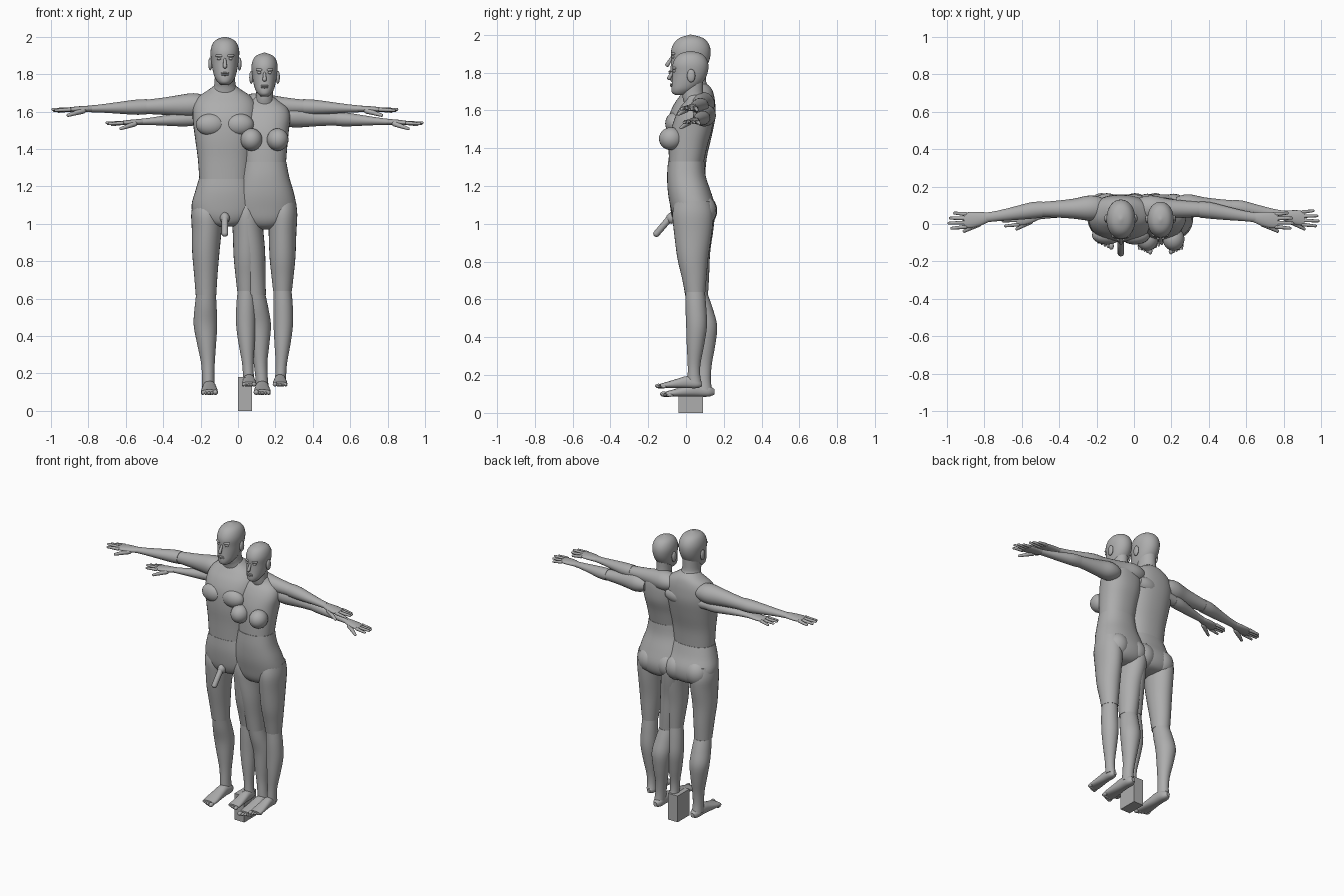
import bpy, bmesh, math
from mathutils import Vector

grey = bpy.data.materials.new("clay grey")
grey.diffuse_color = (0.42, 0.42, 0.42, 1)


def finish(name, bm, smooth=True):
    bmesh.ops.recalc_face_normals(bm, faces=bm.faces)
    me = bpy.data.meshes.new(name)
    bm.to_mesh(me)
    bm.free()
    me.materials.append(grey)
    if smooth:
        me.shade_smooth()
        me.set_sharp_from_angle(angle=math.radians(50))
    ob = bpy.data.objects.new(name, me)
    bpy.context.collection.objects.link(ob)
    return ob


def spline(rows, steps):
    """Catmull-Rom interpolation through rows of numbers."""
    out = []
    for i in range(len(rows) - 1):
        a, b, c, d = rows[max(i - 1, 0)], rows[i], rows[i + 1], rows[min(i + 2, len(rows) - 1)]
        for s in range(steps):
            t = s / steps
            out.append([0.5 * (2 * q + (r - p) * t + (2 * p - 5 * q + 4 * r - w) * t * t
                               + (3 * q - p - 3 * r + w) * t ** 3) for p, q, r, w in zip(a, b, c, d)])
    return out + [list(rows[-1])]


def loft(name, rows, axis, n=28, power=2.0, steps=4):
    """Rows are (position on axis, centre a, centre b, radius a, radius b)."""
    bm = bmesh.new()
    rings = []
    for p, a, b, ra, rb in spline(rows, steps):
        ring = []
        for k in range(n):
            c, s = math.cos(math.tau * k / n), math.sin(math.tau * k / n)
            u = a + max(ra, .002) * math.copysign(abs(c) ** (2 / power), c)
            v = b + max(rb, .002) * math.copysign(abs(s) ** (2 / power), s)
            ring.append(bm.verts.new({'x': (p, u, v), 'y': (u, p, v), 'z': (u, v, p)}[axis]))
        rings.append(ring)
    for r, q in zip(rings, rings[1:]):
        for k in range(n):
            bm.faces.new((r[k], r[(k + 1) % n], q[(k + 1) % n], q[k]))
    bm.faces.new(rings[0])
    bm.faces.new(rings[-1])
    return finish(name, bm)


def blob(name, centre, radii, seg=16):
    bm = bmesh.new()
    bmesh.ops.create_uvsphere(bm, u_segments=seg, v_segments=seg // 2 + 2, radius=1)
    for v in bm.verts:
        v.co = Vector([c + r * q for c, r, q in zip(centre, radii, v.co)])
    return finish(name, bm)


def digit(name, p, q, r0, r1):
    """Tapered round-ended rod from p to q."""
    p, q = Vector(p), Vector(q)
    bm = bmesh.new()
    bmesh.ops.create_uvsphere(bm, u_segments=12, v_segments=10, radius=1)
    length = (q - p).length
    rot = (q - p).to_track_quat('Z', 'Y')
    for v in bm.verts:
        top = v.co.z > 0.01
        r = r1 if top else r0
        z = v.co.z * r + (length - r1 if top else r0)
        v.co = p + rot @ Vector((v.co.x * r, v.co.y * r, z))
    return finish(name, bm)


def body(name, rows, cx, power=2.3):
    """Rows are (z, half width, front y, back y)."""
    return loft(name, [(z, cx, (f + b) / 2, w, (b - f) / 2) for z, w, f, b in rows], 'z', 36, power)


HEAD = [(1.742, .02, -.06, -.01), (1.755, .036, -.08, .02), (1.78, .053, -.085, .06),
        (1.82, .065, -.082, .10), (1.87, .073, -.078, .125), (1.92, .077, -.078, .13),
        (1.96, .067, -.06, .115), (1.985, .045, -.03, .085), (2.0, .004, .02, .03)]


def head(who, cx, top, k):
    def Z(z):
        return top - (2 - z) * k
    body(who + "_head", [(Z(z), w * k, f * k, b * k) for z, w, f, b in HEAD], cx, 2.1)
    digit(who + "_nose", (cx, -.072 * k, Z(1.885)), (cx, -.104 * k, Z(1.832)), .007, .012)
    for dz, r in ((1.806, .007), (1.797, .008)):
        blob(who + "_lip", (cx, -.084 * k, Z(dz)), (.022, .008, r * .7))
    for s in (-1, 1):
        blob(who + "_ear", (cx + s * .078 * k, .03 * k, Z(1.855)), (.011, .022, .035))
        blob(who + "_eye", (cx + s * .03 * k, -.066 * k, Z(1.882)), (.012, .012, .007))
        digit(who + "_brow", (cx + s * .012, -.074 * k, Z(1.898)), (cx + s * .05 * k, -.062 * k, Z(1.9)), .008, .007)


# Arm: (outward, y, radius y, radius z)
UPPER = [(.09, .085, .05, .04), (.13, .085, .064, .058), (.18, .085, .066, .064),
         (.25, .082, .054, .056), (.33, .08, .046, .046), (.42, .078, .04, .038)]
FORE = [(.42, .077, .043, .041), (.48, .072, .044, .04), (.57, .057, .036, .031),
        (.66, .043, .028, .022), (.72, .035, .026, .018)]
PALM = [(.71, .035, .026, .017), (.75, .028, .036, .017), (.80, .022, .043, .015), (.84, .018, .04, .011)]


def arm(who, cx, s, k, z0, z1, dy):
    def Z(x):
        return z0 + (z1 - z0) * min(max((x - .15) / .7, 0), 1)

    def P(x, y, dz=0):
        return (cx + s * x * k, y + dy, Z(x) + dz)
    for part, rows in (("upper_arm", UPPER), ("forearm", FORE), ("palm", PALM)):
        loft(who + "_" + part, [(cx + s * x * k, y + dy, Z(x), ry * k, rz * k) for x, y, ry, rz in rows], 'x', 24)
    for i, tip in enumerate((.912, .927, .92, .897)):
        y = -.014 + i * .022
        digit(who + "_finger", P(.82, y), P(tip, y * 1.25 - .006, .002 - .006 * abs(i - 1)), .011 * k, .008 * k)
    digit(who + "_thumb", P(.745, .008, -.005), P(.845, -.042, -.032), .016 * k, .009 * k)


# Foot: (distance from heel, height, half width, half height)
FOOT = [(.0, .026, .012, .014), (.03, .03, .03, .029), (.09, .037, .034, .036), (.15, .029, .039, .028),
        (.21, .02, .044, .019), (.25, .015, .042, .013)]


def leg(who, thigh, shin, cx, s, shift, heel, ground, foot_x, k):
    for part, rows in (("thigh", thigh), ("shin", shin)):
        loft(who + "_" + part, [(z, cx + s * x + shift(z), y, rx, ry) for z, x, y, rx, ry in rows], 'z', 28)
    fx = cx + s * foot_x + shift(ground)
    loft(who + "_foot", [(heel - d * k, fx, ground + h * k, w * k, t * k) for d, h, w, t in FOOT], 'y', 24, 2.4)
    for i in range(5):
        r = (.014 if i == 0 else .0095) * k
        blob(who + "_toe", (fx + s * (-.031 + i * .0165) * k, heel - (.262 - .008 * i) * k, ground + r),
             (r, .02 * k, r), 12)


# ---- Taller figure ----
MX = -.07
head("tall", MX, 2.0, 1.0)
body("tall_neck", [(1.68, .08, -.01, .13), (1.73, .062, -.02, .115), (1.76, .055, -.03, .105), (1.83, .054, -.03, .105)], MX, 2)
body("tall_chest", [(1.24, .137, -.085, .10), (1.35, .145, -.09, .11), (1.46, .16, -.098, .135),
                    (1.56, .172, -.092, .155), (1.63, .168, -.065, .155), (1.68, .14, -.03, .148),
                    (1.715, .09, -.005, .135), (1.74, .055, 0, .11)], MX)
body("tall_pelvis", [(1.24, .139, -.087, .102), (1.17, .16, -.09, .125), (1.10, .178, -.085, .155),
                     (1.04, .165, -.075, .155), (1.0, .11, -.055, .13), (.985, .05, -.02, .08)], MX)
digit("tall_pelvis_front", (MX, -.06, 1.06), (MX, -.167, .935), .018, .018)
blob("tall_pelvis_base", (MX, -.075, 1.03), (.026, .03, .03))
M_THIGH = [(1.12, .095, .04, .075, .09), (1.05, .097, .04, .083, .11), (.97, .097, .04, .08, .105),
           (.85, .102, .04, .073, .088), (.72, .102, .05, .062, .072), (.62, .101, .056, .055, .06)]
M_SHIN = [(.62, .101, .06, .053, .058), (.55, .103, .078, .059, .064), (.46, .104, .1, .063, .065),
          (.36, .098, .1, .051, .055), (.26, .091, .095, .037, .042), (.18, .089, .092, .033, .039), (.12, .088, .095, .034, .043)]
for s in (-1, 1):
    arm("tall", MX, s, 1.0, 1.635, 1.61, 0)
    blob("tall_pectoral", (MX + s * .075, -.06, 1.53), (.08, .05, .06), 20)
    blob("tall_buttock", (MX + s * .075, .09, 1.07), (.08, .075, .085), 20)
    # the inner leg steps sideways behind the shorter figure
    leg("tall", M_THIGH, M_SHIN, MX, s,
        (lambda z: .015 + .1 * max(1.1 - z, 0)) if s > 0 else (lambda z: 0), .15, .085, .083, 1.02)

# ---- Shorter figure ----
FX = .142
head("short", FX, 1.915, .91)
body("short_neck", [(1.61, .06, 0, .12), (1.655, .05, -.015, .105), (1.69, .045, -.02, .09), (1.75, .044, -.02, .09)], FX, 2)
body("short_chest", [(1.33, .115, -.092, .095), (1.42, .122, -.088, .115), (1.5, .13, -.078, .138),
                     (1.57, .137, -.055, .142), (1.62, .122, -.028, .137), (1.655, .08, 0, .125), (1.68, .046, 0, .1)], FX)
body("short_pelvis", [(1.33, .117, -.095, .097), (1.25, .132, -.1, .105), (1.16, .158, -.095, .135),
                      (1.08, .17, -.08, .158), (1.02, .145, -.065, .15), (.985, .09, -.04, .12), (.97, .04, 0, .07)], FX)
F_THIGH = [(1.12, .098, .035, .07, .095), (1.05, .098, .036, .077, .108), (.95, .096, .037, .074, .1),
           (.82, .096, .036, .069, .082), (.72, .096, .043, .059, .066), (.64, .096, .048, .05, .054)]
F_SHIN = [(.64, .096, .048, .048, .052), (.56, .099, .052, .052, .055), (.46, .1, .056, .052, .055),
          (.36, .096, .05, .043, .046), (.26, .09, .043, .031, .034), (.2, .087, .042, .029, .033), (.16, .085, .045, .031, .038)]
for s in (-1, 1):
    arm("short", FX, s, .917, 1.575, 1.538, .012)
    blob("short_bust", (FX + s * .07, -.08, 1.45), (.058, .063, .06), 24)
    blob("short_buttock", (FX + s * .07, .085, 1.07), (.077, .077, .085), 20)
    leg("short", F_THIGH, F_SHIN, FX, s, lambda z: 0, .085, .13, .083, .88)

# ---- Support block ----
bm = bmesh.new()
bmesh.ops.create_cube(bm, size=1)
for v in bm.verts:
    v.co = Vector((.038 + v.co.x * .075, .025 + v.co.y * .13, .09 + v.co.z * .18))
finish("support_block", bm, False)
